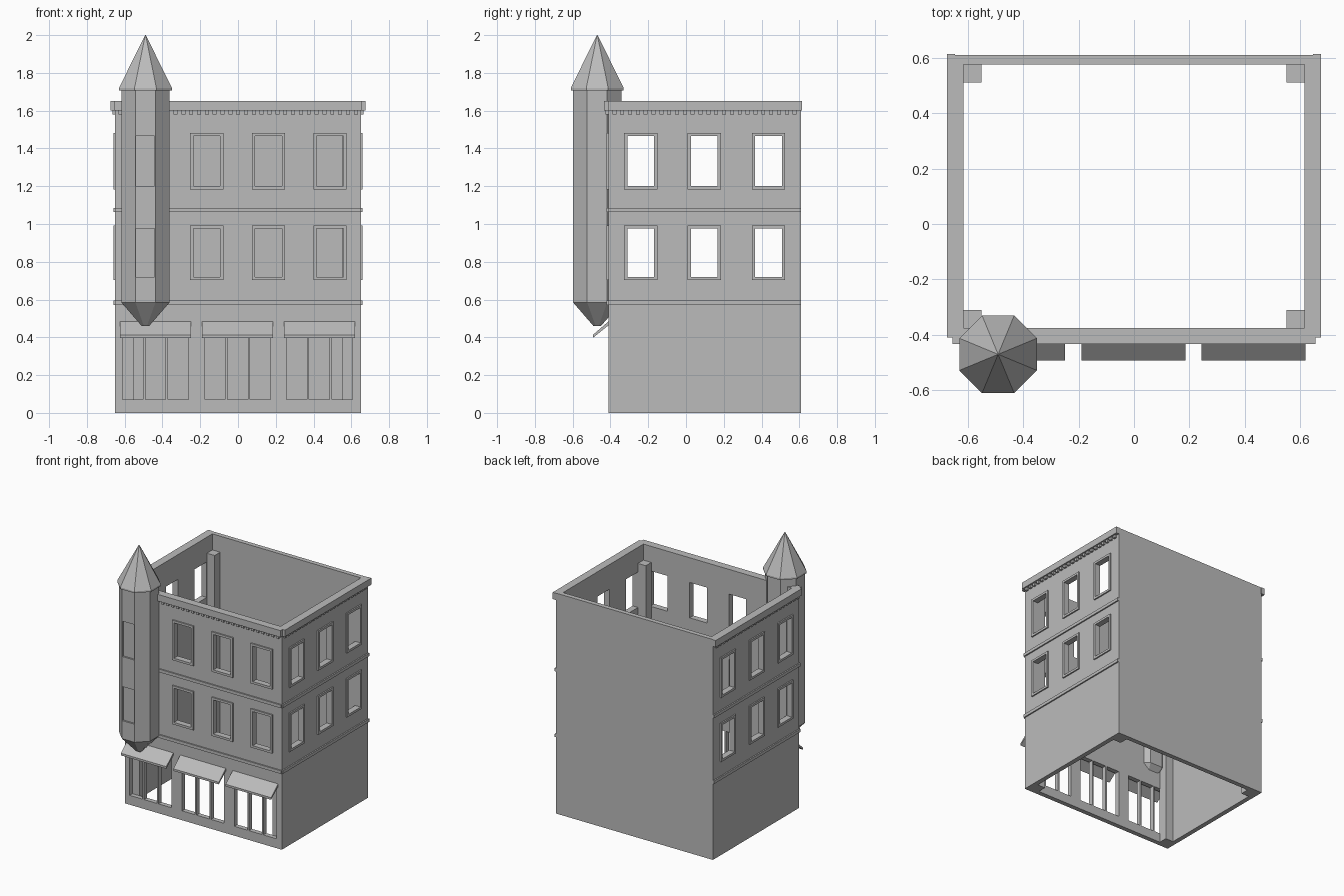
import bpy, bmesh, math
from mathutils import Matrix, Vector

if "Cube" in bpy.data.objects:
    bpy.data.objects.remove(bpy.data.objects["Cube"])

stone = bpy.data.materials.new("grey stone")
stone.diffuse_color = (0.5, 0.5, 0.5, 1)
stone.use_nodes = True
stone.node_tree.nodes["Principled BSDF"].inputs["Base Color"].default_value = stone.diffuse_color


def make(name, bm):
    bmesh.ops.recalc_face_normals(bm, faces=bm.faces)
    mesh = bpy.data.meshes.new(name)
    bm.to_mesh(mesh)
    bm.free()
    mesh.materials.append(stone)
    ob = bpy.data.objects.new(name, mesh)
    bpy.context.collection.objects.link(ob)
    return ob


def add_box(bm, x0, x1, y0, y1, z0, z1):
    size = Vector((x1 - x0, y1 - y0, z1 - z0))
    mid = Vector((x0 + x1, y0 + y1, z0 + z1)) / 2
    bmesh.ops.create_cube(bm, size=1, matrix=Matrix.Translation(mid) @ Matrix.Diagonal((*size, 1)))


def boxes(name, items):
    bm = bmesh.new()
    for b in items:
        add_box(bm, *b)
    return make(name, bm)


def cut(ob, cutter):
    mod = ob.modifiers.new("openings", 'BOOLEAN')
    mod.object, mod.operation, mod.solver = cutter, 'DIFFERENCE', 'EXACT'
    cutter.hide_render = True
    cutter.hide_viewport = True


# Main dimensions
W, F, B, T, H = 0.65, -0.41, 0.61, 0.035, 1.65
FLOORS = [(0.72, 0.975), (1.2, 1.465)]
FRONT_X = [-0.165, 0.161, 0.487]
SIDE_Y = [-0.24, 0.097, 0.437]
SHOPS = [-0.437, -0.002, 0.431]
HW, FR, OUT = 0.071, 0.017, 0.01     # half window width, frame width, frame relief

# Window and shopfront openings
holes = []
for z0, z1 in FLOORS:
    holes += [(x - HW, x + HW, F - 0.1, F + 0.1, z0, z1) for x in FRONT_X]
    holes += [(s * W - 0.1, s * W + 0.1, y - HW, y + HW, z0, z1) for s in (-1, 1) for y in SIDE_Y]
for x in SHOPS:
    for i in (-1, 0, 1):
        c = x + i * 0.12
        holes.append((c - 0.054, c + 0.054, F - 0.1, F + 0.1, 0.07, 0.43))
opening_cutter = boxes("opening_cutter", holes)

# Open-topped, open-bottomed wall shell
bm = bmesh.new()
outer = [(-W, F), (W, F), (W, B), (-W, B)]
inner = [(-W + T, F + T), (W - T, F + T), (W - T, B - T), (-W + T, B - T)]
rings = [[bm.verts.new((x, y, z)) for x, y in loop] for loop in (outer, inner) for z in (0, H)]
ob_, ot, ib, it = rings
for i in range(4):
    j = (i + 1) % 4
    for a, b in ((ob_, ot), (ot, it), (it, ib), (ib, ob_)):
        bm.faces.new((a[i], a[j], b[j], b[i]))
cut(make("walls", bm), opening_cutter)

# Raised window frames
frames = []


def frame(horizontal, c, z0, z1, near, far):
    o, i = HW + FR, HW
    for a0, a1, h0, h1 in ((c - o, c - i, z0 - FR, z1 + FR), (c + i, c + o, z0 - FR, z1 + FR),
                           (c - i, c + i, z0 - FR, z0), (c - i, c + i, z1, z1 + FR)):
        frames.append((a0, a1, near, far, h0, h1) if horizontal else (near, far, a0, a1, h0, h1))


for z0, z1 in FLOORS:
    for x in FRONT_X:
        frame(True, x, z0, z1, F - OUT, F + 0.005)
    for y in SIDE_Y:
        frame(False, y, z0, z1, W - 0.005, W + OUT)
        frame(False, y, z0, z1, -W - OUT, -W + 0.005)
boxes("window_frames", frames)

# String courses and cornice on the front and both sides
bands = []
for z0, z1 in ((0.571, 0.594), (1.063, 1.086)):
    bands.append((-W, W, F - OUT, F + 0.005, z0, z1))
    bands += [(min(s * W, s * (W + OUT)), max(s * W, s * (W + OUT)), F, B, z0, z1) for s in (-1, 1)]
boxes("string_courses", bands)
boxes("cornice", [(-0.655, 0.655, -0.433, F + 0.005, 1.6, H),
                  (W - 0.005, 0.675, F, 0.613, 1.6, H), (-0.675, -W + 0.005, F, 0.613, 1.6, H)])

# Dentils under the cornice
P = 0.0415
dentils = [(-0.632 + i * P, -0.611 + i * P, F - 0.015, F + 0.005, 1.58, 1.602) for i in range(31)]
for i in range(24):
    y = -0.39 + i * P
    dentils += [(W - 0.005, W + 0.015, y, y + 0.021, 1.58, 1.602),
                (-W - 0.015, -W + 0.005, y, y + 0.021, 1.58, 1.602)]
boxes("dentils", dentils)

# Interior corner posts
boxes("corner_posts", [(x, x + 0.067, y, y + 0.067, 0, 1.53)
                       for x in (-0.617, 0.55) for y in (-0.377, 0.51)])

# Sloping shop awnings
bm = bmesh.new()
profile = [(F + 0.005, 0.489), (-0.493, 0.413), (-0.493, 0.397), (F + 0.005, 0.468)]
for x in SHOPS:
    l, r = [[bm.verts.new((x + d, y, z)) for y, z in profile] for d in (-0.188, 0.188)]
    bm.faces.new(l)
    bm.faces.new(r)
    for i in range(4):
        j = (i + 1) % 4
        bm.faces.new((l[i], l[j], r[j], r[i]))
make("awnings", bm)

# Octagonal corner turret
CX, CY = -0.49, -0.47


def octagon_stack(name, levels):
    bm = bmesh.new()
    rows = []
    for apothem, z in levels:
        r = apothem / math.cos(math.pi / 8)
        rows.append([bm.verts.new((CX + r * math.cos((k + 0.5) * math.pi / 4),
                                   CY + r * math.sin((k + 0.5) * math.pi / 4), z)) for k in range(8)])
    for a, b in zip(rows, rows[1:]):
        for i in range(8):
            j = (i + 1) % 8
            bm.faces.new((a[i], a[j], b[j], b[i]))
    bm.faces.new(rows[0])
    bm.faces.new(rows[-1])
    return make(name, bm)


turret = octagon_stack("turret", [(0.02, 0.46), (0.128, 0.585), (0.128, 1.715)])
octagon_stack("turret_roof", [(0.14, 1.708), (0.14, 1.72), (0.002, 2.0)])
cut(turret, boxes("turret_window_cutter", [(CX - 0.049, CX + 0.049, CY - 0.2, CY - 0.115, z0, z1)
                                           for z0, z1 in FLOORS]))
